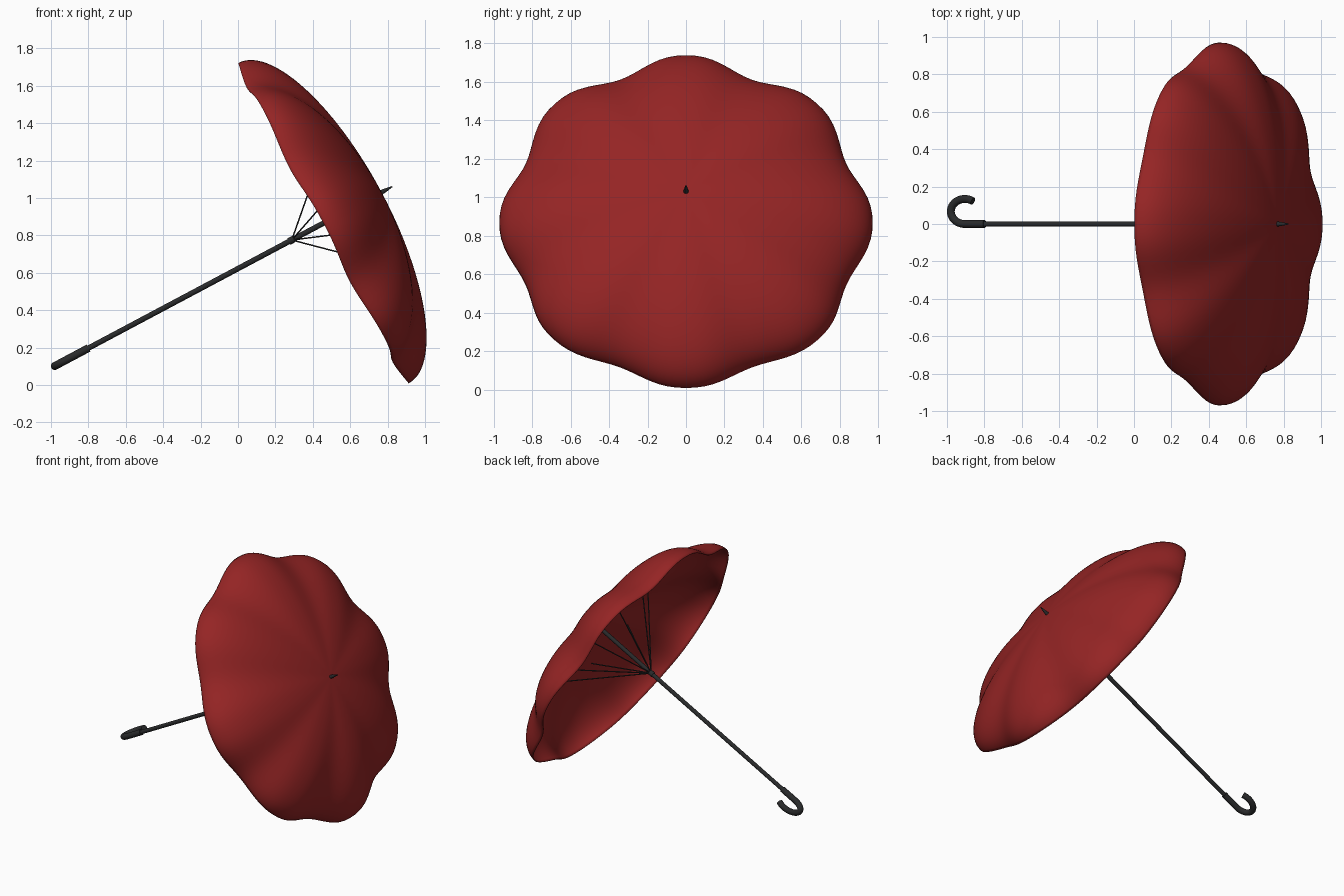
import bpy, bmesh
from math import sin, cos, pi, radians
from mathutils import Matrix, Vector

cube = bpy.data.objects.get("Cube")
if cube:
    bpy.data.objects.remove(cube)

# Everything is built along local z, then leaned over onto the rim
LEAN = Matrix.Translation((0.457, 0, 0.865)) @ Matrix.Rotation(radians(62), 4, 'Y')
PANELS, RADIUS, DEPTH = 8, 0.97, 0.352


def material(name, colour):
    m = bpy.data.materials.new(name)
    m.use_nodes = True
    m.diffuse_color = (*colour, 1)
    bsdf = m.node_tree.nodes["Principled BSDF"]
    bsdf.inputs["Base Color"].default_value = (*colour, 1)
    bsdf.inputs["Roughness"].default_value = 0.7
    return m


red = material("red cloth", (0.3, 0.018, 0.018))
black = material("black", (0.022, 0.023, 0.024))


def finish(name, bm, mat, angle=40):
    bmesh.ops.recalc_face_normals(bm, faces=bm.faces)
    bm.transform(LEAN)
    mesh = bpy.data.meshes.new(name)
    bm.to_mesh(mesh)
    bm.free()
    ob = bpy.data.objects.new(name, mesh)
    bpy.context.collection.objects.link(ob)
    mesh.materials.append(mat)
    bpy.ops.object.select_all(action='DESELECT')
    ob.select_set(True)
    bpy.context.view_layer.objects.active = ob
    bpy.ops.object.shade_smooth_by_angle(angle=radians(angle))
    return ob


def tube(name, points, radii, mat, sides=16):
    """Sweep a circle along a path of points."""
    bm = bmesh.new()
    pts = [Vector(p) for p in points]
    rings = []
    for i, p in enumerate(pts):
        along = pts[min(i + 1, len(pts) - 1)] - pts[max(i - 1, 0)]
        side = along.cross(Vector((1, 0.01, 0))).normalized()
        up = along.cross(side).normalized()
        rings.append([bm.verts.new(p + radii[i] * (side * cos(a) + up * sin(a)))
                      for a in (2 * pi * k / sides for k in range(sides))])
    for a, b in zip(rings, rings[1:]):
        for k in range(sides):
            n = (k + 1) % sides
            bm.faces.new((a[k], a[n], b[n], b[k]))
    bm.faces.new(rings[0])
    bm.faces.new(rings[-1])
    return finish(name, bm, mat)


# Canopy: elliptic dome pulled in along eight ribs
def canopy_point(t, a):
    dip = (0.5 - 0.5 * cos(PANELS * a)) ** 1.3
    r = RADIUS * sin(t) * (1 - 0.067 * dip)
    return Vector((r * cos(a), r * sin(a), DEPTH * cos(t) - 0.022 * dip * sin(t) ** 2))


bm = bmesh.new()
rows, around = 28, 128
apex = bm.verts.new((0, 0, DEPTH))
prev = None
for j in range(1, rows + 1):
    ring = [bm.verts.new(canopy_point(j / rows * pi / 2, 2 * pi * k / around))
            for k in range(around)]
    for k in range(around):
        n = (k + 1) % around
        if prev:
            bm.faces.new((prev[k], ring[k], ring[n], prev[n]))
        else:
            bm.faces.new((apex, ring[k], ring[n]))
    prev = ring
canopy = finish("canopy", bm, red, 60)
shell = canopy.modifiers.new("cloth thickness", 'SOLIDIFY')
shell.thickness = 0.005

# Shaft, runner and pointed tip
tube("shaft", [(0, 0, -1.45), (0, 0, 0.35)], [0.0145, 0.0145], black)
tube("runner", [(0, 0, -0.21), (0, 0, -0.18)], [0.019, 0.019], black)
tube("tip", [(0, 0, 0.33), (0, 0, 0.37), (0, 0, 0.417)], [0.016, 0.011, 0.003], black)

# Hooked handle curling towards +y
hook = [(0, 0, -1.422), (0, 0, -1.48)]
for i in range(25):
    a = radians(215) * i / 24
    hook.append((0, 0.067 * (1 - cos(a)), -1.542 - 0.085 * sin(a)))
tube("handle", hook, [0.021] * len(hook), black)

# Stretchers from the runner to each rib
for i in range(PANELS):
    a = 2 * pi * (i + 0.5) / PANELS
    tube(f"stretcher_{i + 1}", [(0, 0, -0.192), (0.465 * cos(a), 0.465 * sin(a), 0.275)],
         [0.004, 0.004], black, 8)
